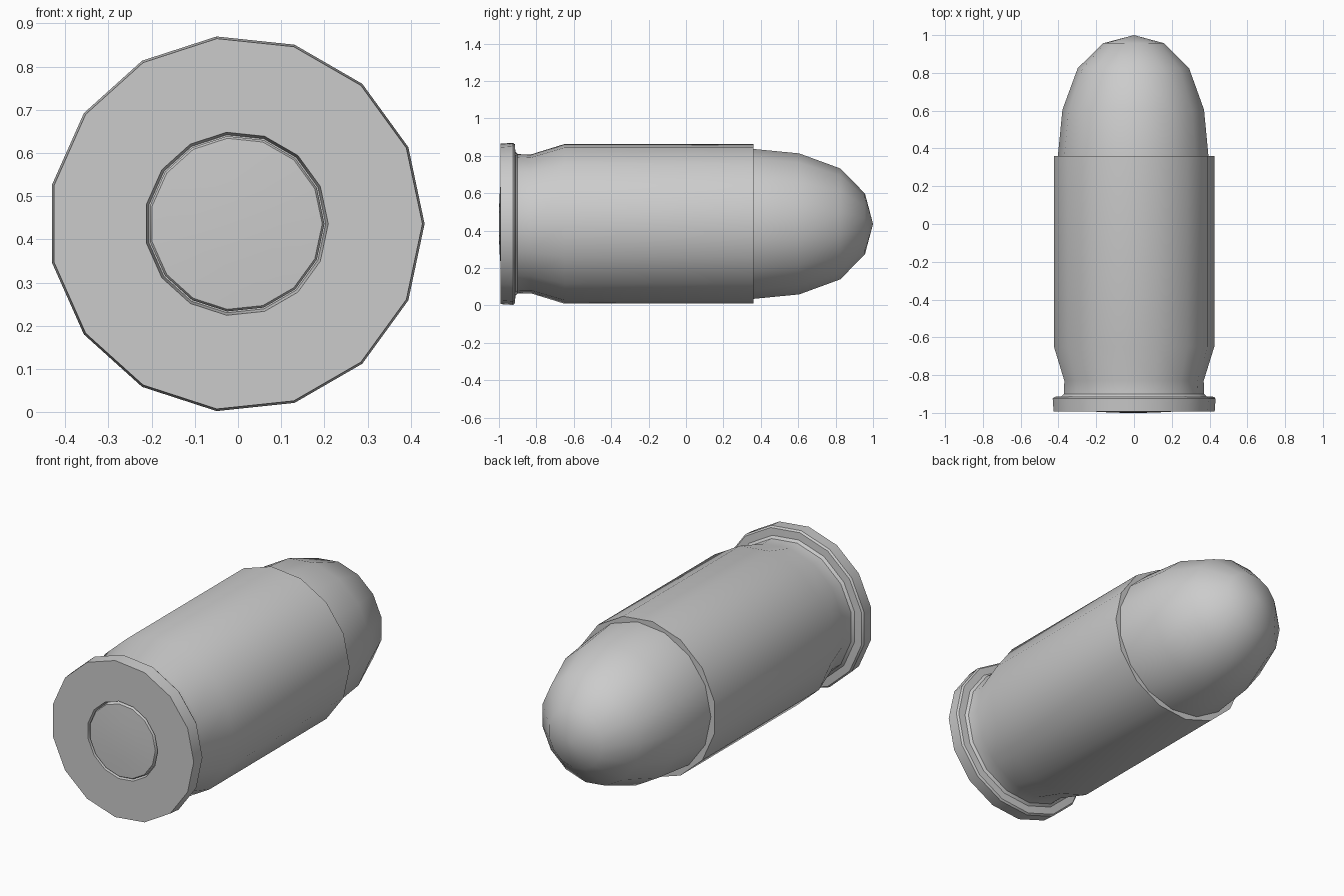
import bpy, bmesh, math

if "Cube" in bpy.data.objects:
    bpy.data.objects.remove(bpy.data.objects["Cube"])

SIDES = 15
CZ = 0.436


def lathe(name, profile, cx, start=0.0, smooth_angle=30):
    """Revolve (radius, y) points around the y axis; radius 0 makes a tip."""
    bm = bmesh.new()
    rings = []
    for r, y in profile:
        if r == 0:
            rings.append([bm.verts.new((cx, y, CZ))])
            continue
        angles = [start + math.tau * i / SIDES for i in range(SIDES)]
        rings.append([bm.verts.new((cx + r * math.cos(a), y, CZ + r * math.sin(a)))
                      for a in angles])
    for a, b in zip(rings, rings[1:]):
        for i in range(SIDES):
            j = (i + 1) % SIDES
            quad = [a[i % len(a)], a[j % len(a)], b[j % len(b)], b[i % len(b)]]
            bm.faces.new(list(dict.fromkeys(quad)))
    bmesh.ops.recalc_face_normals(bm, faces=bm.faces)
    mesh = bpy.data.meshes.new(name)
    bm.to_mesh(mesh)
    bm.free()
    obj = bpy.data.objects.new(name, mesh)
    bpy.context.collection.objects.link(obj)
    bpy.ops.object.select_all(action='DESELECT')
    obj.select_set(True)
    bpy.context.view_layer.objects.active = obj
    bpy.ops.object.shade_smooth_by_angle(angle=math.radians(smooth_angle))
    return obj


# Casing: primer pocket, base, rim, extractor groove, body and mouth
lathe("casing", [
    (0, -0.965), (0.207, -0.965), (0.213, -0.993),
    (0.431, -0.993), (0.436, -0.925), (0.428, -0.915),
    (0.388, -0.912), (0.375, -0.90), (0.373, -0.83),
    (0.429, -0.65), (0.429, 0.36), (0.395, 0.36), (0, 0.36),
], cx=-0.004, smooth_angle=28)

# Primer: slightly domed disc in the pocket
lathe("primer", [
    (0, -0.965), (0.204, -0.965), (0.204, -0.988), (0.199, -0.994), (0.1, -0.999), (0, -1.0),
], cx=-0.004, smooth_angle=40)

# Bullet: rounded nose seated in the mouth
lathe("bullet", [
    (0, 0.30), (0.403, 0.30), (0.403, 0.36), (0.379, 0.605),
    (0.298, 0.825), (0.163, 0.957), (0, 1.0),
], cx=0.0, start=math.pi, smooth_angle=45)
